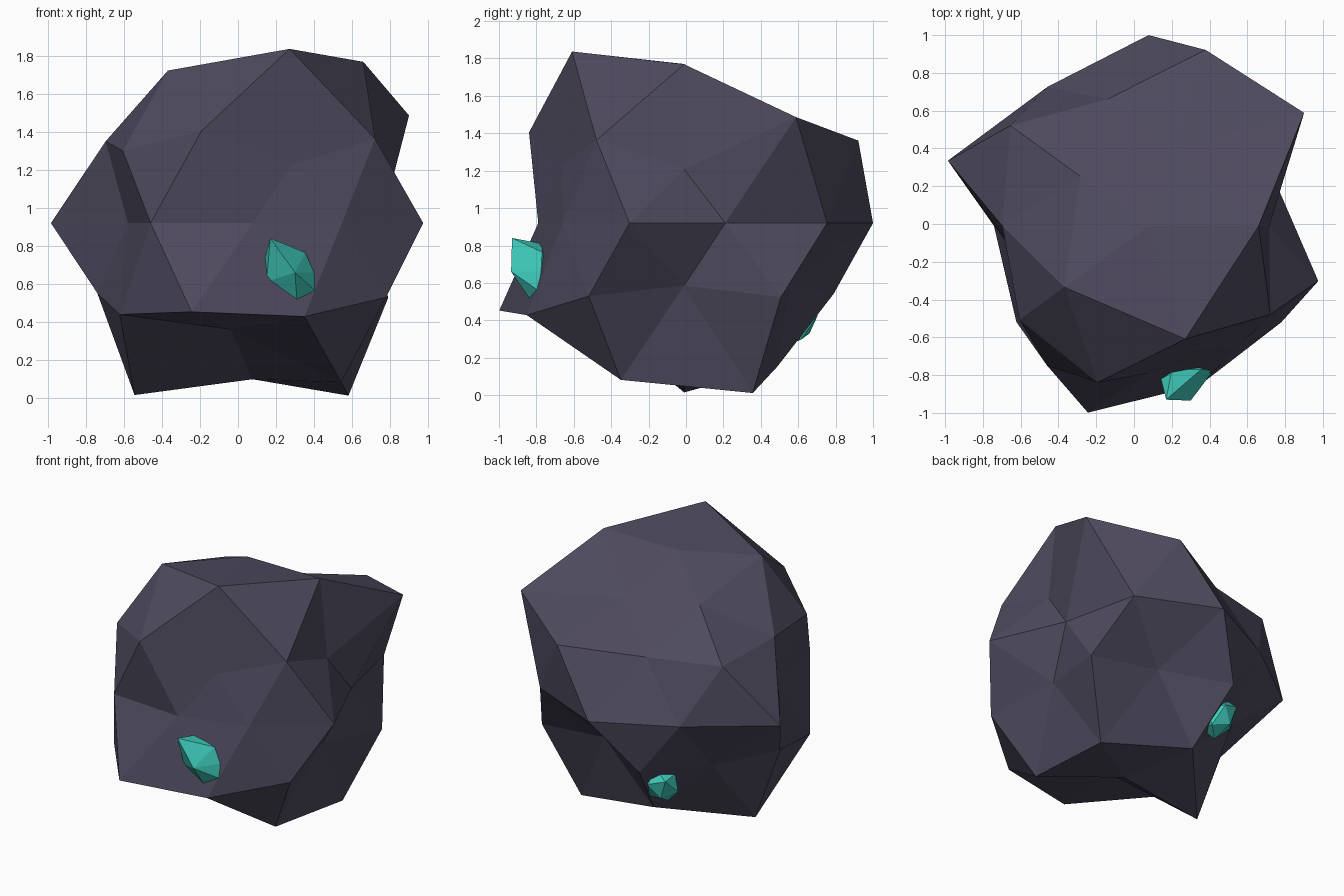
import bpy
import bmesh
import math
from mathutils import Vector, Matrix

if "Cube" in bpy.data.objects:
    bpy.data.objects.remove(bpy.data.objects["Cube"], do_unlink=True)


def make_material(name, color):
    mat = bpy.data.materials.new(name)
    mat.use_nodes = True
    mat.diffuse_color = color
    bsdf = mat.node_tree.nodes["Principled BSDF"]
    bsdf.inputs["Base Color"].default_value = color
    bsdf.inputs["Roughness"].default_value = 0.8
    return mat


def finish(bm, name, mat):
    bmesh.ops.recalc_face_normals(bm, faces=bm.faces[:])
    mesh = bpy.data.meshes.new(name)
    bm.to_mesh(mesh)
    bm.free()
    mesh.materials.append(mat)
    obj = bpy.data.objects.new(name, mesh)
    bpy.context.collection.objects.link(obj)
    return obj


rock_gray = make_material("dusky_violet_stone", (0.075, 0.068, 0.11, 1))
teal = make_material("teal_crystal", (0.05, 0.6, 0.5, 1))

# Boulder: an icosphere pushed in and out, ring by ring
# Each ring: unit height, first azimuth in degrees, radii going round
RINGS = [
    (1.0, 0, [0.945]),
    (0.851, 0, [1.109, 0.80, 0.85, 1.049, 1.198]),
    (0.526, 36, [1.197, 0.829, 0.91, 1.025, 0.937]),
    (0.447, 0, [0.715, 1.095, 1.01, 0.945, 0.77]),
    (0.0, 18, [0.712, 0.945, 1.01, 0.91, 1.117, 0.691, 0.914, 0.78, 0.80, 0.945]),
    (-0.447, 36, [0.985, 0.94, 0.915, 1.162, 0.971]),
    (-0.526, 0, [0.706, 0.70, 0.83, 1.017, 1.04]),
    (-0.851, 36, [1.187, 1.0, 1.183, 0.73, 1.095]),
    (-1.0, 0, [0.914]),
]
CENTER = Vector((0.077, -0.01, 0.92))
SQUASH = 0.9


def radius_for(co):
    height, start, radii = min(RINGS, key=lambda ring: abs(ring[0] - co.z))
    azimuth = math.degrees(math.atan2(co.y, co.x))
    step = 360 / len(radii)
    return radii[round((azimuth - start) / step) % len(radii)]


bm = bmesh.new()
bmesh.ops.create_icosphere(bm, subdivisions=2, radius=1)
for v in bm.verts:
    p = v.co * radius_for(v.co)
    p.z *= SQUASH
    v.co = CENTER + p
finish(bm, "boulder", rock_gray)

# Front crystal: a faceted hull set into the stone
tips = [
    (0.17, -0.93, 0.84), (0.30, -0.935, 0.66), (0.31, -0.835, 0.515),
    (0.41, -0.79, 0.56), (0.40, -0.775, 0.66), (0.355, -0.77, 0.765),
    (0.14, -0.81, 0.73), (0.15, -0.83, 0.61), (0.20, -0.77, 0.81),
    (0.27, -0.69, 0.66),
]
bm = bmesh.new()
for tip in tips:
    bm.verts.new(tip)
bmesh.ops.convex_hull(bm, input=bm.verts[:])
finish(bm, "front_crystal", teal)

# Back crystal: a stretched icosahedron lying on the sloping underside
bm = bmesh.new()
bmesh.ops.create_icosphere(bm, subdivisions=1, radius=1)
outward = Vector((-0.37, 0.70, -0.60)).normalized()
turn = outward.to_track_quat("Z", "Y").to_matrix().to_4x4()
place = Matrix.Translation((-0.225, 0.59, 0.39))
bm.transform(place @ turn @ Matrix.Diagonal((0.12, 0.15, 0.10, 1)))
finish(bm, "back_crystal", teal)
